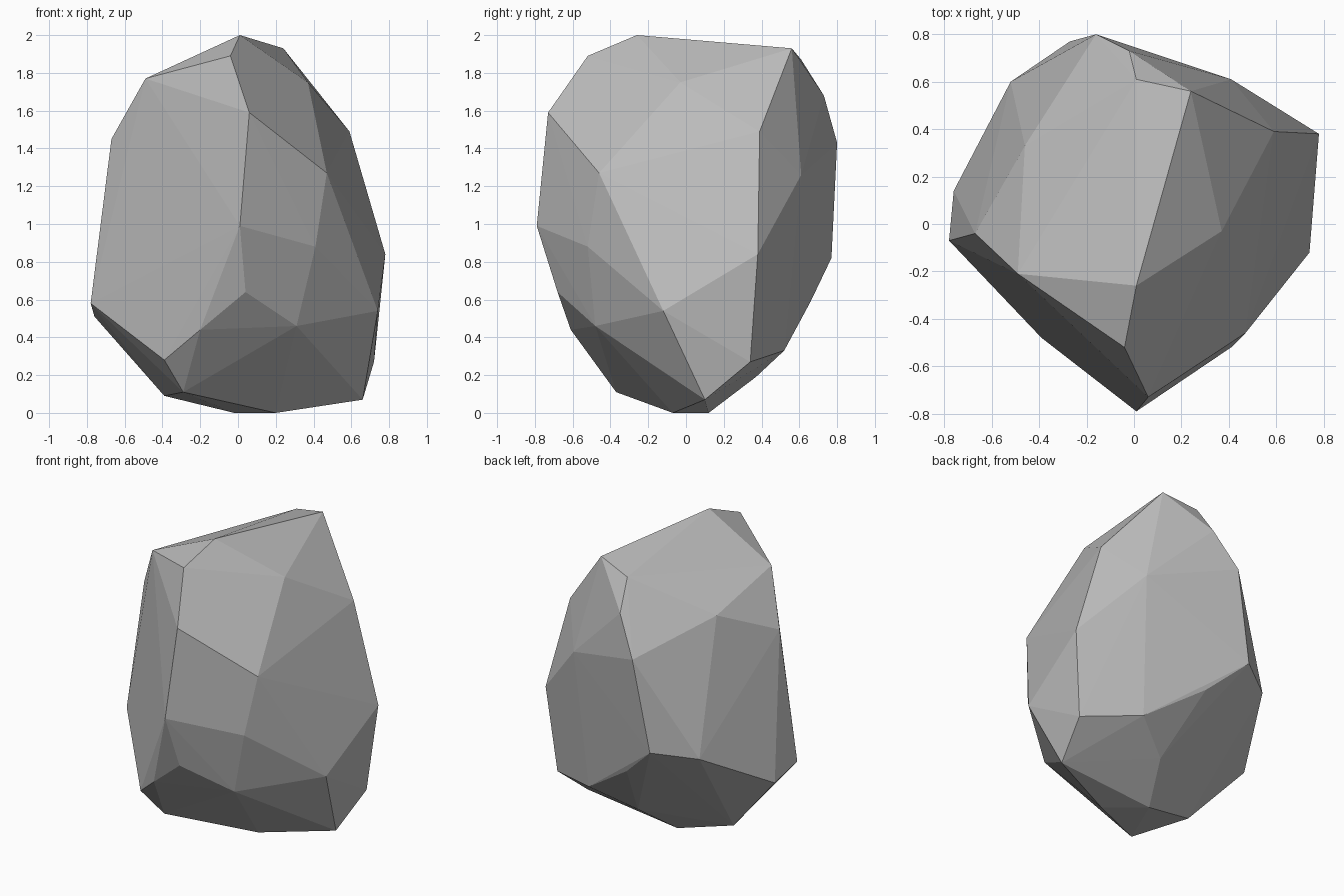
import bpy
import bmesh
from mathutils import Vector

default_cube = bpy.data.objects.get("Cube")
if default_cube:
    bpy.data.objects.remove(default_cube, do_unlink=True)


def flat_material(name, colour):
    material = bpy.data.materials.new(name)
    material.use_nodes = True
    material.diffuse_color = colour
    shader = next(n for n in material.node_tree.nodes if n.type == "BSDF_PRINCIPLED")
    shader.inputs["Base Color"].default_value = colour
    return material


def chiselled_boulder(name, corner_groups, material):
    """Wrap the chiselled corners in a faceted, flat shaded skin."""
    bm = bmesh.new()
    for group in corner_groups.values():
        for corner in group:
            bm.verts.new(Vector(corner))
    hull = bmesh.ops.convex_hull(bm, input=list(bm.verts))
    buried = {v for v in hull["geom_interior"] + hull["geom_unused"]
              if isinstance(v, bmesh.types.BMVert)}
    bmesh.ops.delete(bm, geom=list(buried), context="VERTS")
    bmesh.ops.recalc_face_normals(bm, faces=list(bm.faces))
    for face in bm.faces:
        face.smooth = False

    mesh = bpy.data.meshes.new(name)
    bm.to_mesh(mesh)
    bm.free()
    mesh.materials.append(material)
    boulder = bpy.data.objects.new(name, mesh)
    bpy.context.scene.collection.objects.link(boulder)
    return boulder


# Corners of the rock, grouped by the region they shape
corners = {
    # sloping top and the shoulders just below it
    "crown": [(.01, -.26, 2), (.24, .56, 1.93), (-.04, -.52, 1.89),
              (.01, .61, 1.87), (-.49, -.21, 1.77), (-.46, .33, 1.63)],
    # nose-like ridge down the front
    "front_ridge": [(.06, -.73, 1.59), (.01, -.79, .99), (.04, -.68, .64),
                    (-.2, -.61, .44), (-.39, -.48, .28)],
    # broad side towards positive x
    "left_side": [(.37, -.03, 1.75), (.59, .39, 1.49), (.47, -.46, 1.27),
                  (.41, -.52, .88), (.78, .38, .84), (.74, -.12, .54),
                  (.31, -.48, .46)],
    # narrow side towards negative x
    "right_side": [(-.67, -.04, 1.45), (-.78, -.07, .58), (-.76, .14, .51)],
    # rounded back
    "back": [(-.02, .73, 1.68), (-.16, .8, 1.43), (.41, .61, 1.26),
             (-.27, .77, .82), (-.52, .6, .78), (-.02, .66, .59)],
    # tapered underside
    "base": [(.36, .52, .33), (.72, .34, .27), (.1, .37, .19),
             (-.29, -.37, .11), (-.39, .05, .09), (.66, .1, .07),
             (.2, -.07, 0), (-.02, .12, 0)],
}

stone_grey = flat_material("stone_grey", (.5, .5, .5, 1))
chiselled_boulder("boulder", corners, stone_grey)
